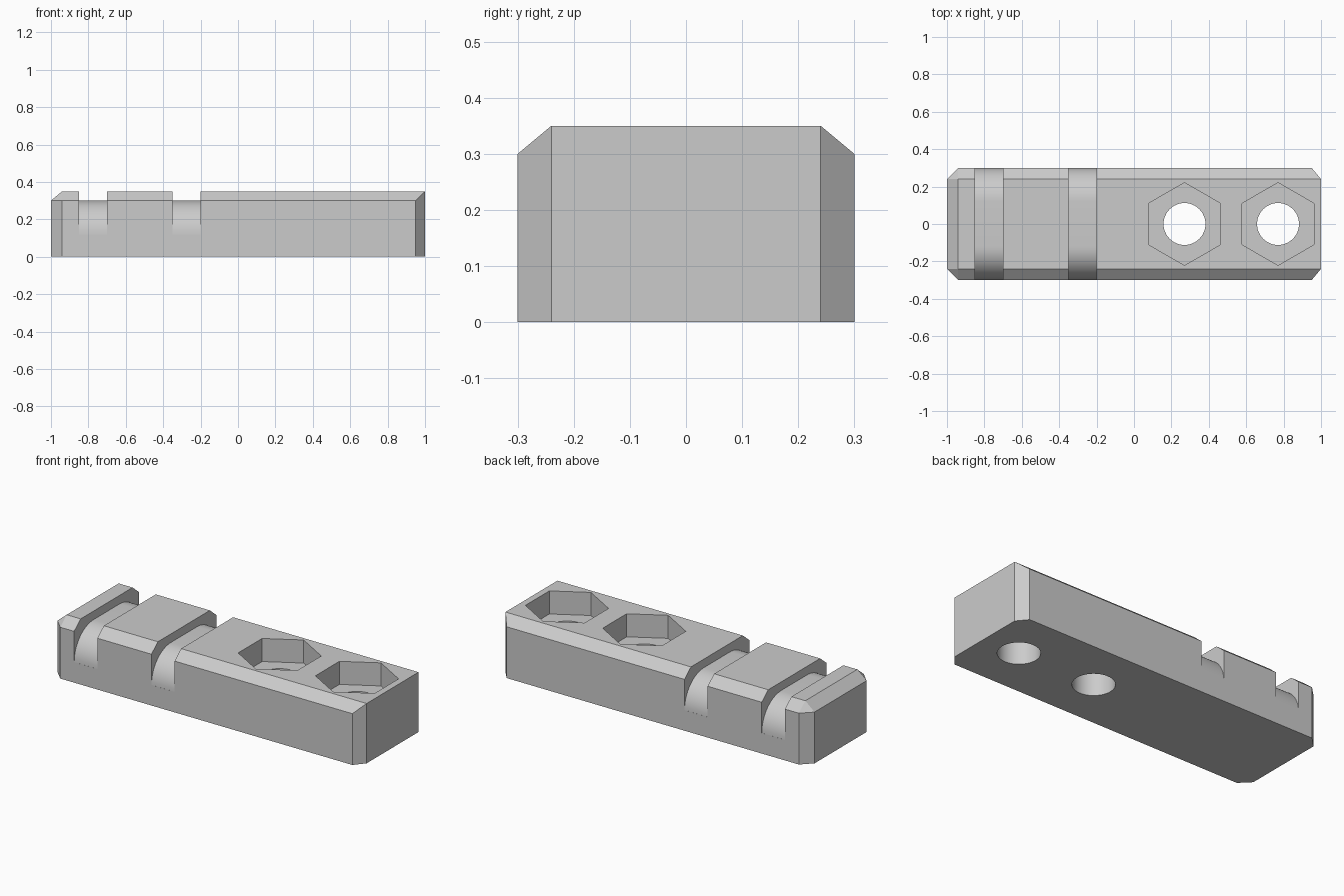
import bpy, bmesh
from math import sin, cos, pi, radians
from mathutils import Vector

cube = bpy.data.objects.get("Cube")
if cube:
    bpy.data.objects.remove(cube, do_unlink=True)

grey = bpy.data.materials.new("light_grey")
grey.use_nodes = True
grey.diffuse_color = (0.6, 0.6, 0.6, 1)
grey.node_tree.nodes["Principled BSDF"].inputs["Base Color"].default_value = (0.6, 0.6, 0.6, 1)


def make_object(name, bm):
    bmesh.ops.recalc_face_normals(bm, faces=bm.faces)
    mesh = bpy.data.meshes.new(name)
    bm.to_mesh(mesh)
    bm.free()
    mesh.materials.append(grey)
    obj = bpy.data.objects.new(name, mesh)
    bpy.context.collection.objects.link(obj)
    return obj


def prism(name, outline, offset):
    """Extrude a closed outline of 3D points along the offset."""
    bm = bmesh.new()
    face = bm.faces.new([bm.verts.new(p) for p in outline])
    new = bmesh.ops.extrude_face_region(bm, geom=[face])["geom"]
    # keep the starting cap, so the solid stays closed
    bmesh.ops.translate(bm, vec=Vector(offset),
                        verts=[g for g in new if isinstance(g, bmesh.types.BMVert)])
    if not face.is_valid or len(bm.faces) < len(outline) + 2:
        bmesh.ops.holes_fill(bm, edges=bm.edges)
    return make_object(name, bm)


def polygon(x, radius, sides, z):
    return [(x + radius * sin(2 * pi * i / sides), radius * cos(2 * pi * i / sides), z)
            for i in range(sides)]


# Block: chamfered plan up to the shoulder, smaller rectangle on top
W, INNER, SHOULDER, TOP = 0.3, 0.24, 0.3, 0.35
bm = bmesh.new()
for s in (-1, 1):
    for x, y in ((-1, INNER), (-0.94, W), (0.95, W), (1, INNER)):
        for z in (0, SHOULDER):
            bm.verts.new((x, s * y, z))
    for x in (-0.94, 1):
        bm.verts.new((x, s * INNER, TOP))
bmesh.ops.convex_hull(bm, input=bm.verts)
bmesh.ops.dissolve_limit(bm, angle_limit=radians(1), verts=bm.verts, edges=bm.edges)
block = make_object("clamp_block", bm)

cutters = []

# Two strap grooves that wrap over rounded shoulders
R, HALF, STEPS = 0.18, 0.2995, 16
arc = [(HALF - R + R * cos(pi / 2 * i / STEPS), SHOULDER - R + R * sin(pi / 2 * i / STEPS))
       for i in range(STEPS + 1)]
base = SHOULDER - R
profile = arc + [(-y, z) for y, z in reversed(arc)]
profile += [(-0.4, base), (-0.4, 0.5), (0.4, 0.5), (0.4, base)]
for x in (-0.85, -0.35):
    cutters.append(prism("groove_cutter", [(x, y, z) for y, z in profile], (0.15, 0, 0)))

# Two hexagonal nut pockets with round through holes
for x in (0.27, 0.77):
    cutters.append(prism("nut_pocket_cutter", polygon(x, 0.221, 6, 0.215), (0, 0, 0.3)))
    cutters.append(prism("bolt_hole_cutter", polygon(x, 0.112, 48, -0.1), (0, 0, 0.4)))

bpy.context.view_layer.objects.active = block
for cutter in cutters:
    cutter.hide_render = True
    mod = block.modifiers.new("cut", "BOOLEAN")
    mod.operation = "DIFFERENCE"
    mod.solver = "EXACT"
    mod.object = cutter
    bpy.ops.object.modifier_apply(modifier=mod.name)
for cutter in cutters:
    bpy.data.objects.remove(cutter, do_unlink=True)

# Smooth the curved cuts and keep every flat edge crisp
bpy.ops.object.select_all(action="DESELECT")
block.select_set(True)
bpy.ops.object.shade_smooth_by_angle(angle=radians(20))
